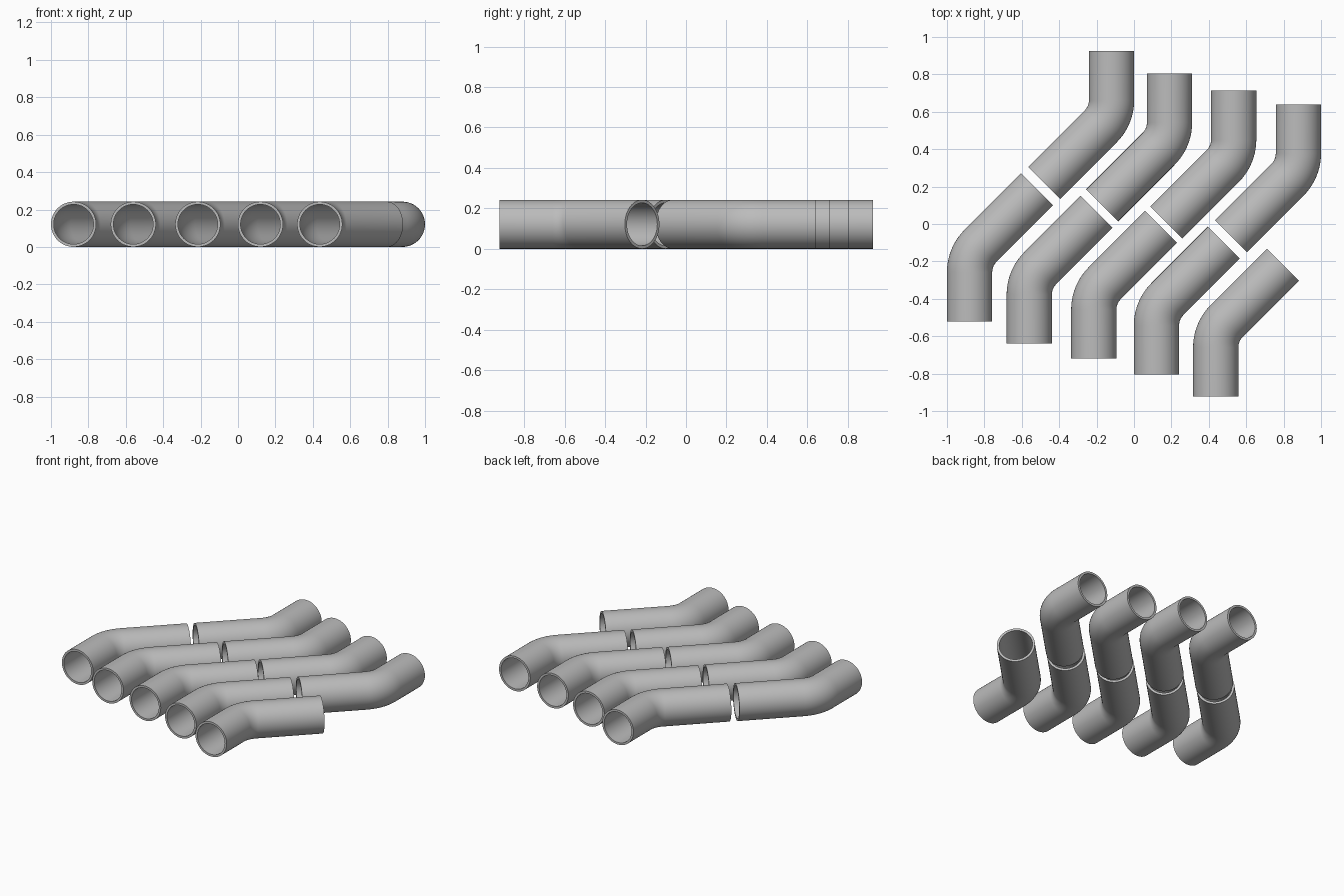
import bpy, bmesh, math
from mathutils import Vector

if "Cube" in bpy.data.objects:
    bpy.data.objects.remove(bpy.data.objects["Cube"])

RADIUS, INNER = 0.121, 0.106     # tube wall
BEND_R, BEND = 0.2, math.radians(45)
CORNER, SIDE = 0.345, 0.36       # open end to corner, corner to far end (per axis)
SIDES, STEPS = 48, 10

grey = bpy.data.materials.new("pipe grey")
grey.use_nodes = True
grey.diffuse_color = (0.5, 0.5, 0.5, 1)
grey.node_tree.nodes["Principled BSDF"].inputs["Base Color"].default_value = (0.5, 0.5, 0.5, 1)


def centre_line():
    """Stations along the pipe as (point, heading), starting at the front mouth."""
    start = CORNER - BEND_R * math.tan(BEND / 2)
    stations = [(Vector((0, 0, 0)), 0)]
    for i in range(STEPS + 1):
        a = BEND * i / STEPS
        stations.append((Vector((BEND_R * (1 - math.cos(a)), start + BEND_R * math.sin(a), 0)), a))
    stations.append((Vector((SIDE, CORNER + SIDE, 0)), BEND))
    return stations


def pipe_mesh():
    bm = bmesh.new()

    def ring(point, heading, radius):
        across = Vector((math.cos(heading), -math.sin(heading), 0))
        angles = [2 * math.pi * i / SIDES for i in range(SIDES)]
        return [bm.verts.new(point + across * radius * math.cos(t)
                             + Vector((0, 0, radius * math.sin(t)))) for t in angles]

    # Outer skin forwards, inner skin back, closed into one loop of rings
    stations = centre_line()
    rings = [ring(p, a, RADIUS) for p, a in stations]
    rings += [ring(p, a, INNER) for p, a in reversed(stations)]
    for k, r in enumerate(rings):
        n = rings[(k + 1) % len(rings)]
        for i in range(SIDES):
            j = (i + 1) % SIDES
            bm.faces.new((r[i], r[j], n[j], n[i]))
    bmesh.ops.recalc_face_normals(bm, faces=bm.faces)
    mesh = bpy.data.meshes.new("bent pipe")
    bm.to_mesh(mesh)
    bm.free()
    mesh.materials.append(grey)
    mesh.shade_smooth()
    mesh.set_sharp_from_angle(angle=math.radians(40))
    return mesh


mesh = pipe_mesh()


def place(name, x, y, turn):
    pipe = bpy.data.objects.new(name, mesh)
    pipe.location = (x, y, RADIUS)
    pipe.rotation_euler.z = turn
    bpy.context.collection.objects.link(pipe)


# Front row opens forwards, back row is the same pipe turned half way round
front = [(-0.879, -0.52), (-0.56, -0.64), (-0.215, -0.72), (0.12, -0.805), (0.437, -0.922)]
back = [(-0.12, 0.925), (0.19, 0.805), (0.533, 0.713), (0.879, 0.64)]
for i, (x, y) in enumerate(front):
    place(f"front_pipe_{i + 1}", x, y, 0)
for i, (x, y) in enumerate(back):
    place(f"back_pipe_{i + 1}", x, y, math.pi)
